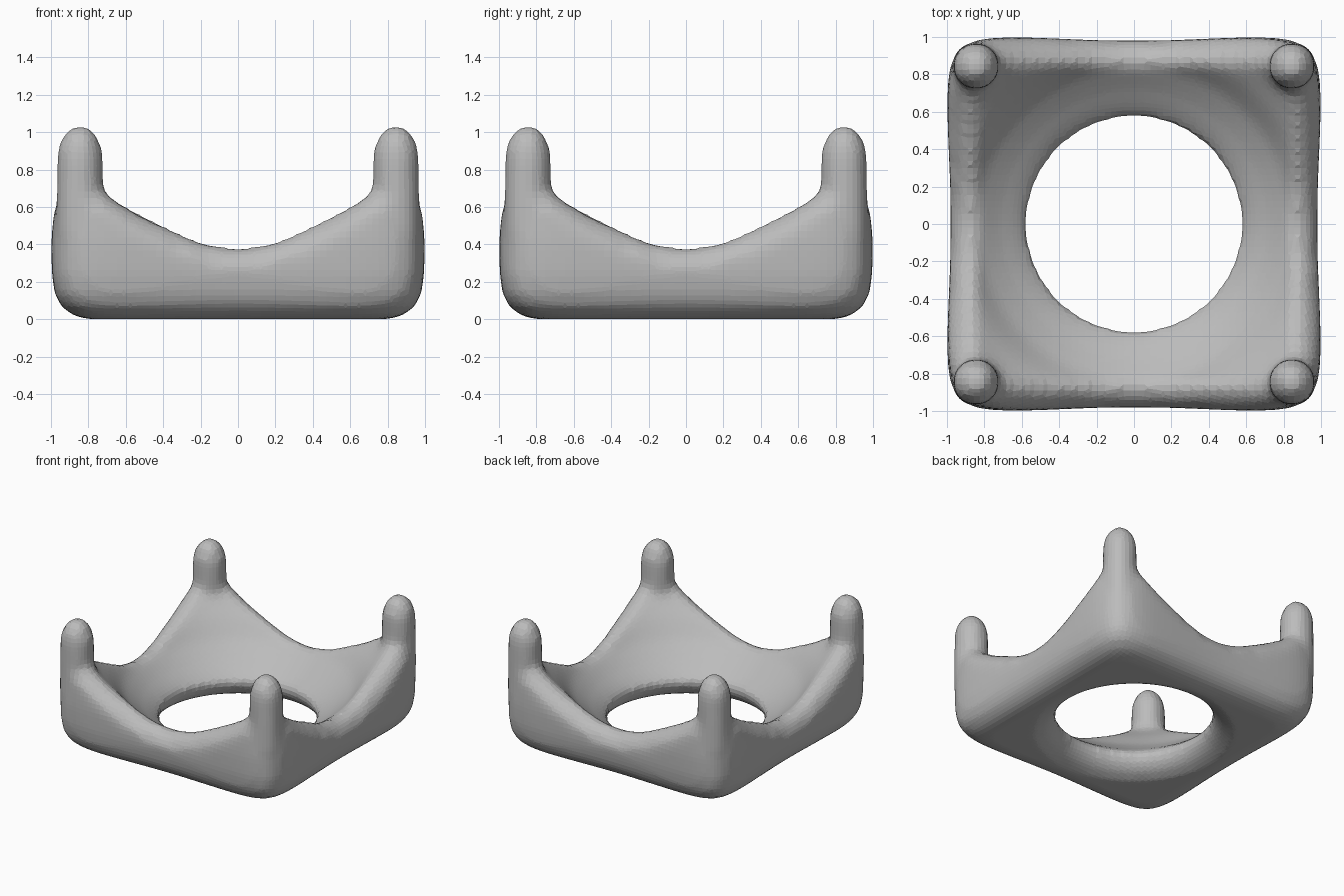
import bpy, bmesh, math

cube = bpy.data.objects.get("Cube")
if cube:
    bpy.data.objects.remove(cube)

grey = bpy.data.materials.new("plain grey")
grey.use_nodes = True
COLOUR = (0.5, 0.5, 0.5, 1)
grey.diffuse_color = COLOUR
grey.node_tree.nodes["Principled BSDF"].inputs["Base Color"].default_value = COLOUR


def solid(name, profile, sides=96, centre=(0, 0), power=2, pinch=0, height=None):
    """Stacked rings of (radius, height): power 2 is round, higher is squarer."""
    bm = bmesh.new()
    rings = []
    for radius, z in profile:
        ring = []
        for i in range(sides):
            a = math.tau * i / sides
            c, s = math.cos(a), math.sin(a)
            r = radius / (abs(c) ** power + abs(s) ** power) ** (1 / power)
            r *= 1 - pinch * math.cos(2 * a) ** 2
            x, y = centre[0] + r * c, centre[1] + r * s
            ring.append(bm.verts.new((x, y, height(x, y) if z is None else z)))
        rings.append(ring)
    for low, high in zip(rings, rings[1:]):
        for i in range(sides):
            j = (i + 1) % sides
            bm.faces.new((low[i], low[j], high[j], high[i]))
    bm.faces.new(rings[0][::-1])
    bm.faces.new(rings[-1])
    bmesh.ops.recalc_face_normals(bm, faces=bm.faces)
    mesh = bpy.data.meshes.new(name)
    bm.to_mesh(mesh)
    bm.free()
    mesh.materials.append(grey)
    obj = bpy.data.objects.new(name, mesh)
    bpy.context.collection.objects.link(obj)
    return obj


BOWL = [(0.58, 0.17), (0.63, 0.22), (0.72, 0.28), (0.85, 0.385), (0.9, 0.455),
        (0.95, 0.515), (1.04, 0.605), (1.1, 0.67), (1.2, 0.76)]
RIM, EDGE = 0.85, 0.985


def rim_height(x, y):
    """Bowl inside, level crest along the walls, rounded over outside."""
    x, y = abs(x), abs(y)
    r = math.hypot(min(x, RIM), min(y, RIM))
    z = BOWL[0][1] if r < BOWL[0][0] else BOWL[-1][1]
    for (r0, z0), (r1, z1) in zip(BOWL, BOWL[1:]):
        if r0 <= r <= r1:
            z = z0 + (z1 - z0) * (r - r0) / (r1 - r0)
    t = EDGE - RIM
    past = min(max(max(x, y) - RIM, 0), t)
    return z - t + math.sqrt(t * t - past * past)


# Square block with rounded corners and foot, walls dipping in at mid-side
base_frame = solid("base_frame", [(0.8, 0.0), (0.88, 0.015), (0.95, 0.07), (0.985, 0.14),
                                  (1.0, 0.24), (1.003, 0.4), (0.995, 0.55),
                                  (0.975, 0.7), (0.96, 0.9)], power=10, pinch=0.02)

# Scooped top and the open floor with a rounded lip
cutters = [
    (solid("bowl_cutter", [(0.04 * i, None) for i in range(1, 41)] + [(1.6, 1.4)],
           height=rim_height), "DIFFERENCE"),
    (solid("floor_cutter", [(0.76, -0.05), (0.72, 0.0), (0.63, 0.045), (0.585, 0.1),
                            (0.57, 0.15), (0.585, 0.21), (0.59, 0.5)]), "DIFFERENCE")]

# Four corner posts with domed tips
for x, side in ((0.845, "left"), (-0.845, "right")):
    for y, end in ((-0.845, "front"), (0.845, "back")):
        cutters.append((solid(f"{end}_{side}_post",
                              [(0.13, 0.45), (0.128, 0.7), (0.125, 0.9), (0.095, 0.98),
                               (0.05, 1.03)], 16, (x, y)), "UNION"))

for other, operation in cutters:
    mod = base_frame.modifiers.new(other.name, "BOOLEAN")
    mod.object, mod.operation, mod.solver = other, operation, "EXACT"

# Fuse everything into one softly rounded skin
remesh = base_frame.modifiers.new("Fuse", "REMESH")
remesh.mode, remesh.voxel_size = "VOXEL", 0.035
smooth = base_frame.modifiers.new("Soften", "SMOOTH")
smooth.factor, smooth.iterations = 0.5, 6
bpy.context.view_layer.update()
fused = bpy.data.meshes.new_from_object(
    base_frame.evaluated_get(bpy.context.evaluated_depsgraph_get()))
base_frame.modifiers.clear()
base_frame.data = fused
fused.materials.clear()
fused.materials.append(grey)
for other, operation in cutters:
    bpy.data.objects.remove(other)
